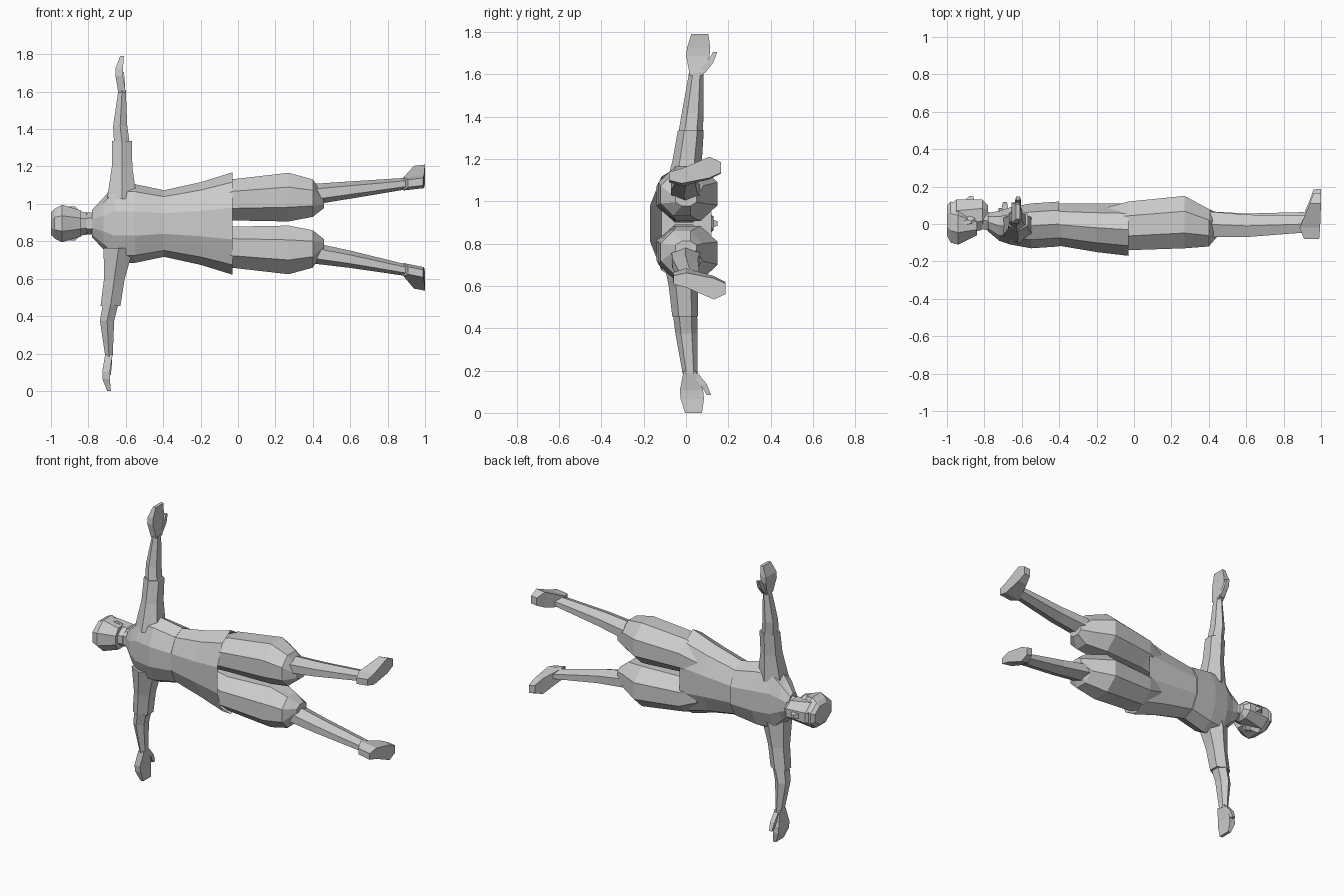
import bpy
import bmesh
from math import pi, cos, sin
from mathutils import Vector

default_cube = bpy.data.objects.get("Cube")
if default_cube:
    bpy.data.objects.remove(default_cube, do_unlink=True)

X, Y, Z = range(3)
CENTRE_HEIGHT = .895
SHOULDER = -.62
SIDES = {"left": 1, "right": -1}


def ring(x=0, y=0, z=0, wide=.1, deep=.1):
    """Describe one cross-section by its centre and its two half sizes."""
    return Vector((x, y, z)), wide, deep


def body_place(point):
    """Put a part on the body's centre line."""
    return point + Vector((0, 0, CENTRE_HEIGHT))


def arm_placer(side):
    """Mirror an arm about the centre line, leaning the lower one headward."""
    def place(point):
        reach = min(1, point.z * 2)
        lean = -.07 * reach if side < 0 else 0
        forward = .09 * point.z - .03 + side * .015 * reach
        moved = Vector((SHOULDER + lean, forward, side * point.z))
        return body_place(moved + Vector((point.x, point.y, 0)))
    return place


def leg_placer(side):
    """Mirror a leg about the centre line, splaying it towards the foot."""
    def place(point):
        splay = max(0, point.x - .45) if side < 0 else 0
        outward = point.z + .11 + .115 * point.x + .08 * splay
        return body_place(Vector((point.x, point.y + .04 * splay, side * outward)))
    return place


def loft(name, axis, rings, sides=6, place=body_place, open_end=False):
    """Skin flat-sided cross-sections strung along one axis."""
    bm = bmesh.new()
    loops = []
    for centre, wide, deep in rings:
        # Depth is measured front to back, except on parts that run that way
        half_size = Vector((wide, deep, wide))
        if axis == Y:
            half_size.x = deep
        first, second = [i for i in range(len(half_size)) if i != axis]
        loop = []
        for k in range(sides):
            angle = (k + .5) * 2 * pi / sides
            point = centre.copy()
            point[first] += half_size[first] * cos(angle) / cos(pi / sides)
            point[second] += half_size[second] * sin(angle) / cos(pi / sides)
            loop.append(bm.verts.new(place(point)))
        loops.append(loop)
    for lower, upper in zip(loops, loops[1:]):
        for k in range(sides):
            after = (k + 1) % sides
            bm.faces.new((lower[k], lower[after], upper[after], upper[k]))
    bm.faces.new(reversed(loops[0]))
    if not open_end:
        bm.faces.new(loops[-1])
    bmesh.ops.recalc_face_normals(bm, faces=bm.faces)
    mesh = bpy.data.meshes.new(name)
    bm.to_mesh(mesh)
    bm.free()
    obj = bpy.data.objects.new(name, mesh)
    bpy.context.collection.objects.link(obj)


def build_torso():
    # Shirt widening from collar to shoulders, then narrowing to the waist
    loft("shirt", X, sides=10, rings=[
        ring(x=-.78, y=.01, wide=.07, deep=.05),
        ring(x=-.72, y=-.01, wide=.13, deep=.08),
        ring(x=-.66, y=-.01, wide=.2, deep=.1),
        ring(x=-.55, y=-.01, wide=.2, deep=.12),
        ring(x=-.4, wide=.17, deep=.12),
    ])
    # Flared tunic skirt, open at the hem
    loft("tunic_skirt", X, sides=10, open_end=True, rings=[
        ring(x=-.44, wide=.16, deep=.11),
        ring(x=-.2, y=-.02, wide=.21, deep=.13),
        ring(x=-.03, y=-.03, wide=.26, deep=.14),
    ])


def build_head():
    # Neck and head, with the face towards the back of the frame
    loft("neck", X, rings=[
        ring(x=-.72, wide=.05, deep=.05),
        ring(x=-.84, y=.03, wide=.05, deep=.05),
    ])
    loft("head", X, sides=8, rings=[
        ring(x=-.78, y=.07, wide=.03, deep=.03),
        ring(x=-.81, y=.05, wide=.06, deep=.08),
        ring(x=-.95, y=.03, wide=.08, deep=.1),
        ring(x=-.98, y=.02, wide=.06, deep=.08),
    ])
    loft("hair", X, sides=8, rings=[
        ring(x=-.84, y=-.01, wide=.07, deep=.05),
        ring(x=-.94, wide=.1, deep=.11),
        ring(x=-.98, y=.01, wide=.08, deep=.11),
        ring(x=-1, y=.02, wide=.06, deep=.08),
    ])
    loft("nose", Y, sides=4, rings=[
        ring(x=-.88, y=.12, wide=.02, deep=.03),
        ring(x=-.87, y=.15, wide=.01, deep=.01),
    ])
    for label, side in SIDES.items():
        loft(label + "_ear", Z, rings=[
            ring(x=-.88, y=.02, z=side * .07, wide=.03, deep=.02),
            ring(x=-.89, y=.01, z=side * .09, wide=.02, deep=.01),
        ])


def build_arm(label, place):
    # Loose sleeve over a slimmer forearm
    loft(label + "_sleeve", Z, place=place, rings=[
        ring(z=.13, wide=.08, deep=.08),
        ring(z=.3, wide=.055, deep=.06),
        ring(z=.44, wide=.053, deep=.053),
    ])
    loft(label + "_forearm", Z, place=place, rings=[
        ring(z=.42, wide=.042, deep=.05),
        ring(z=.52, x=-.01, wide=.038, deep=.045),
        ring(z=.71, wide=.02, deep=.03),
    ])
    # Flat hand with a splayed thumb
    loft(label + "_hand", Z, sides=4, place=place, rings=[
        ring(z=.7, wide=.02, deep=.03),
        ring(z=.79, x=-.015, wide=.02, deep=.055),
        ring(z=.83, x=-.015, wide=.02, deep=.055),
        ring(z=.895, wide=.01, deep=.04),
    ])
    loft(label + "_thumb", Z, sides=4, place=place, rings=[
        ring(z=.71, y=.02, wide=.015, deep=.02),
        ring(z=.76, y=.06, wide=.015, deep=.015),
        ring(z=.81, y=.08, wide=.01, deep=.01),
    ])


def build_leg(label, place):
    # Baggy shorts gathered at the knee
    loft(label + "_shorts_leg", X, sides=8, place=place, rings=[
        ring(x=-.14, y=-.01, deep=.1, wide=.09),
        ring(x=-.03, y=-.01, z=.02, deep=.13, wide=.11),
        ring(x=.27, y=.01, deep=.14, wide=.13),
        ring(x=.4, y=-.02, z=-.02, deep=.1, wide=.1),
        ring(x=.46, z=-.05, deep=.05, wide=.03),
    ])
    # Tapering shin
    loft(label + "_shin", X, place=place, rings=[
        ring(x=.36, deep=.07, wide=.05),
        ring(x=.6, y=-.01, deep=.06, wide=.04),
        ring(x=.92, deep=.045, wide=.026),
    ])
    # Narrow heel, broad ball and tapering toes
    loft(label + "_foot", Y, sides=4, place=place, rings=[
        ring(x=.95, y=-.08, deep=.04, wide=.02),
        ring(x=.94, y=-.02, deep=.055, wide=.035),
        ring(x=.97, y=.11, z=.04, deep=.03, wide=.05),
        ring(x=.98, y=.165, z=.04, deep=.02, wide=.025),
    ])


build_torso()
build_head()
for limb_label, limb_side in SIDES.items():
    build_arm(limb_label, arm_placer(limb_side))
    build_leg(limb_label, leg_placer(limb_side))
